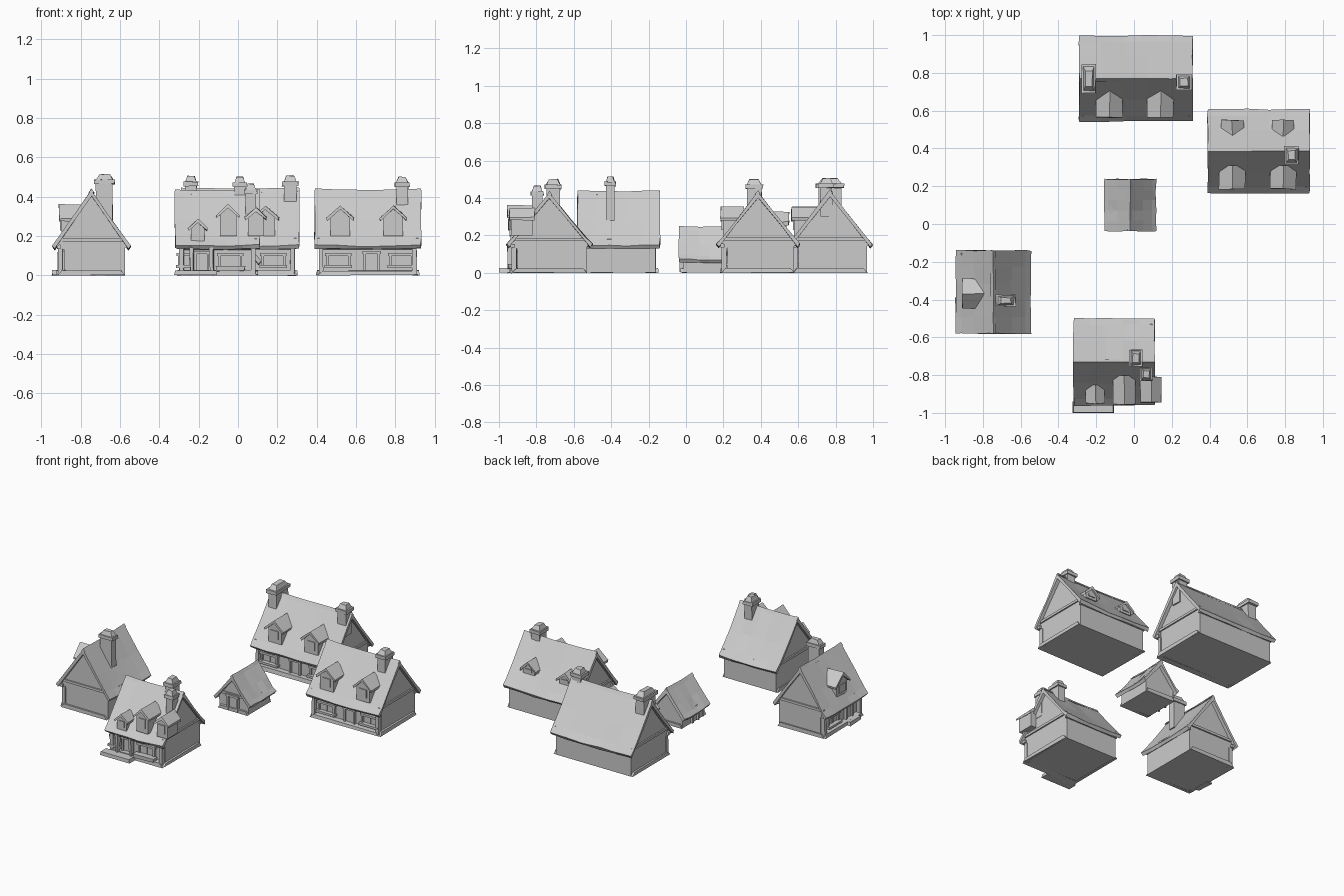
import bpy, bmesh, math, random
from mathutils import Matrix, Vector

if "Cube" in bpy.data.objects:
    bpy.data.objects.remove(bpy.data.objects["Cube"])

random.seed(4)
I = Matrix.Identity(4)


def finish(name, bm, M):
    bmesh.ops.recalc_face_normals(bm, faces=bm.faces)
    me = bpy.data.meshes.new(name)
    bm.to_mesh(me)
    bm.free()
    ob = bpy.data.objects.new(name, me)
    ob.matrix_world = M
    bpy.context.collection.objects.link(ob)
    return ob


def prism(name, profile, x0, x1, M, cuts=1, jitter=0.0, sag=0.0):
    """Extrude a (y, z) profile along x, with optional crooked wobble."""
    bm = bmesh.new()
    rings = []
    for i in range(cuts + 1):
        t = i / cuts
        j = lambda: random.uniform(-jitter, jitter)
        drop = sag * 4 * t * (1 - t)
        rings.append([bm.verts.new((x0 + (x1 - x0) * t + j(), y + j(), z - drop + j()))
                      for y, z in profile])
    n = len(profile)
    for a, b in zip(rings, rings[1:]):
        for k in range(n):
            bm.faces.new((a[k], a[(k + 1) % n], b[(k + 1) % n], b[k]))
    bm.faces.new(rings[0])
    bm.faces.new(rings[-1])
    return finish(name, bm, M)


def block(name, c, s, M, top=1.0, jitter=0.0):
    """Box with centre c and size s; the top can taper or widen."""
    bm = bmesh.new()
    bmesh.ops.create_cube(bm, size=1)
    for v in bm.verts:
        k = top if v.co.z > 0 else 1
        v.co = Vector((c[0] + v.co.x * s[0] * k, c[1] + v.co.y * s[1] * k, c[2] + v.co.z * s[2]))
        v.co += Vector(random.uniform(-jitter, jitter) for _ in range(3))
    return finish(name, bm, M)


def chimney(x, y, w, d, base, top, M):
    block("chimney_shaft", (x, y, (base + top - .05) / 2), (w * .85, d * .85, top - .05 - base), M, 1, .002)
    block("chimney_collar", (x, y, top - .04), (w * 1.1, d * 1.05, .022), M, 1, .002)
    block("chimney_cap", (x, y, top - .016), (w * .9, d * .9, .032), M, .6, .003)


def dormer(x, front, back, w, base, top, M):
    """Gabled roof window; its ridge runs along local y."""
    R = M @ Matrix.Translation((x, 0, 0)) @ Matrix.Rotation(math.pi / 2, 4, 'Z')
    h, e = w / 2, top - w * .45
    prism("dormer_wall", [(-h * .7, base), (h * .7, base), (h * .7, e), (0, top - .012), (-h * .7, e)],
          front + .012, back - .01, R)
    prism("dormer_roof", [(0, top), (h, e), (h * .95, e - .015), (0, top - .02), (-h * .95, e - .015), (-h, e)],
          front, back, R, 1, .003)
    block("dormer_window", (x, front + .01, (base + e) / 2 + .01), (w * .4, .008, (e - base) * .6), M)


def opening(name, x, y, z, w, h, M):
    """Framed door or window on a wall facing local -y."""
    for s in (-1, 1):
        block(name + "_jamb", (x + s * w / 2, y - .008, z), (.012, .018, h), M)
    block(name + "_lintel", (x, y - .01, z + h / 2), (w + .025, .022, .014), M)
    block(name + "_panel", (x, y - .002, z), (w, .006, h), M)
    if name == "window":
        block("window_sill", (x, y - .016, z - h / 2), (w + .03, .034, .014), M)
        block("window_bar", (x, y - .006, z), (.006, .008, h), M)


def house(cx, cy, L, D, ridge, eave, M0=I, detail=True):
    """Walls, gables and roof; ridge runs along local x."""
    M = Matrix.Translation((cx, cy, 0)) @ M0
    d, l = D / 2, L / 2
    wd = d - .03
    slope = (ridge - eave) / d
    zt = eave + slope * (d - wd) - .012
    fr = -wd + (.03 if detail else 0)
    prism("walls", [(fr, 0), (wd, 0), (wd, zt), (0, ridge - .02), (-wd, zt), (-wd, zt - .04), (fr, zt - .05)],
          -l + .022, l - .022, M)
    t = .026
    mid = (eave + ridge) / 2 - .006
    prism("roof", [(0, ridge), (d * .5, mid), (d * .85, eave + slope * d * .15 - .004), (d, eave),
                   (d - .012, eave - .018), (d * .5, mid - t), (0, ridge - t - .008), (-d * .5, mid - t),
                   (-d + .012, eave - .018), (-d, eave), (-d * .85, eave + slope * d * .15 - .004),
                   (-d * .5, mid)], -l, l, M, 5, .003, .006)
    prism("ridge_cap", [(-.014, ridge - .014), (0, ridge + .006), (.014, ridge - .014)],
          -l, l, M, 5, .0015, .006)
    # foundation stones and corner posts
    for s in (-1, 1):
        block("side_footing", (s * (l - .02), 0, .012), (.022, 2 * wd, .024), M, .9, .003)
        block("corner_post", (s * (l - .032), -wd + .012, zt / 2), (.022, .026, zt), M, 1, .002)
        if detail:
            block("gable_beam", (s * (l - .019), 0, zt), (.012, 2 * wd, .016), M)
    if detail:
        block("front_footing", (0, -wd + .012, .012), (L - .03, .045, .024), M, .9, .003)
        block("front_beam", (0, -wd + .004, zt - .035), (L - .02, .022, .02), M, 1, .002)
        block("back_beam", (0, wd, zt - .03), (L - .03, .014, .018), M)
    return M, fr


# back house
M, f = house(.01, .77, .60, .455, .44, .155)
for x in (-.14, .13):
    dormer(x, -.205, -.065, .14, .20, .355, M)
chimney(-.25, 0, .07, .145, .34, .505, M)
chimney(.255, -.02, .075, .075, .3, .505, M)
opening("door", 0, f, .06, .07, .11, M)
for x in (-.19, .17):
    opening("window", x, f, .075, .11, .06, M)

# right house
M, f = house(.66, .385, .54, .445, .435, .155)
for x in (-.14, .13):
    dormer(x, -.20, -.075, .14, .20, .355, M)
B = M @ Matrix.Rotation(math.pi, 4, 'Z')
for x in (-.13, .14):
    dormer(x, -.165, -.08, .12, .24, .325, B)
chimney(.175, -.02, .07, .09, .34, .50, M)
opening("door", .02, f, .06, .07, .11, M)
for x in (-.15, .17):
    opening("window", x, f, .075, .11, .06, M)

# front house with small annex dormers and yard step
M, f = house(-.105, -.73, .43, .46, .43, .155)
dormer(.055, -.225, -.07, .12, .20, .36, M)
dormer(-.10, -.22, -.12, .10, .17, .285, M)
dormer(.195, -.215, -.08, .11, .20, .345, M)
chimney(.115, .02, .065, .085, .34, .50, M)
chimney(.17, -.065, .06, .065, .26, .465, M)
opening("door", -.08, f, .06, .065, .11, M)
opening("window", .065, f, .07, .11, .07, M)
opening("window", -.165, f, .075, .06, .06, M)
block("window_box", (.065, f - .03, .035), (.14, .04, .03), M, 1.1, .004)
block("yard_step", (-.11, -.24, .012), (.22, .06, .024), M, .95)
for x in (-.13, -.03):
    block("porch_brace", (x, -.21, .07), (.016, .02, .14), M, 1.3, .004)

# left house, turned so its front faces -x
T = Matrix.Rotation(-math.pi / 2, 4, 'Z')
M, f = house(-.745, -.36, .44, .40, .435, .15, T)
dormer(.01, -.165, -.05, .16, .20, .36, M)
chimney(.045, .065, .055, .10, .28, .515, M)
opening("door", .09, f, .06, .065, .11, M)
opening("window", -.08, f, .075, .11, .06, M)
block("door_step", (.09, -.18, .012), (.12, .04, .024), M, .9, .003)

# small shed, ridge running front to back
M, f = house(-.02, .10, .275, .275, .245, .075, T, False)
opening("door", .0, f, .035, .06, .06, M)
G = Matrix.Translation((-.02, .10, 0))
opening("door", 0, -.117, .055, .07, .10, G)
block("shed_beam", (0, -.12, .11), (.17, .014, .014), G)
